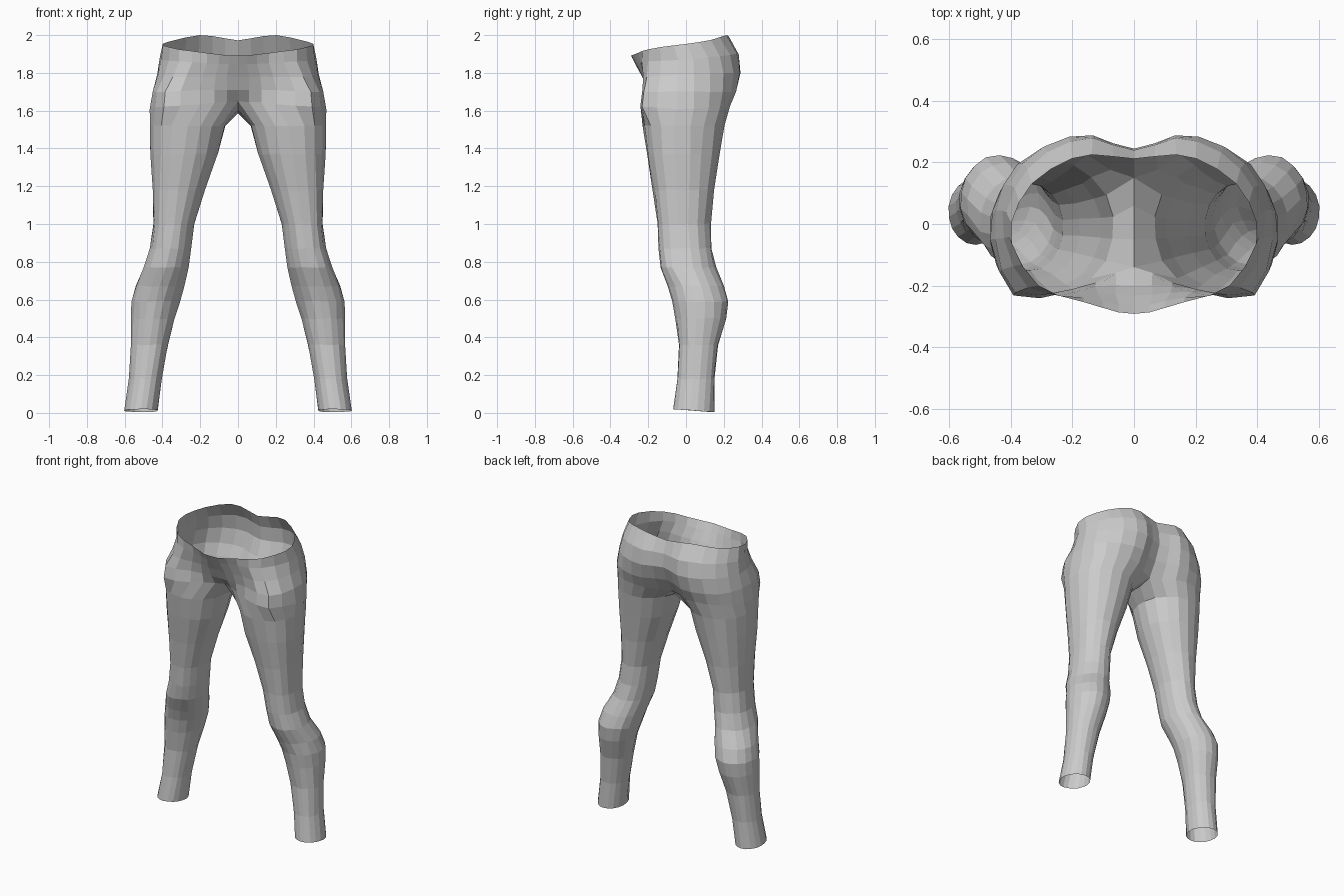
import bpy, bmesh, math, random
from mathutils import Vector

if "Cube" in bpy.data.objects:
    bpy.data.objects.remove(bpy.data.objects["Cube"])

random.seed(4)
N, OUT = 18, 16   # points around a leg / points on its outer arc (shared with hips)

# Leg sections: z, inner x, outer x, front y, back y
LEG = [
    (0.012, .425, .603, -.068, .150),
    (0.18, .405, .578, -.048, .153),
    (0.36, .368, .570, -.040, .172),
    (0.50, .335, .567, -.058, .212),
    (0.59, .307, .564, -.072, .223),
    (0.67, .285, .543, -.095, .200),
    (0.77, .260, .498, -.135, .158),
    (0.87, .245, .466, -.143, .137),
    (1.00, .228, .450, -.152, .130),
    (1.18, .175, .455, -.175, .150),
    (1.37, .105, .465, -.208, .180),
    (1.52, .066, .470, -.228, .202),
]

# Hip sections, front centre -> outside -> back centre
HIPS = [
    [(0, -.14, 1.65), (.16, -.205, 1.64), (.39, -.235, 1.62), (.467, 0, 1.61),
     (.38, .18, 1.62), (.19, .235, 1.62), (0, .15, 1.605)],
    [(0, -.20, 1.71), (.16, -.205, 1.71), (.385, -.222, 1.70), (.453, 0, 1.70),
     (.38, .195, 1.70), (.18, .268, 1.70), (0, .205, 1.70)],
    [(0, -.232, 1.78), (.15, -.218, 1.78), (.345, -.208, 1.78), (.43, 0, 1.79),
     (.36, .20, 1.80), (.17, .292, 1.80), (0, .245, 1.80)],
    [(0, -.268, 1.845), (.13, -.245, 1.85), (.31, -.203, 1.86), (.415, 0, 1.87),
     (.345, .18, 1.89), (.17, .278, 1.90), (0, .24, 1.89)],
    [(0, -.292, 1.893), (.13, -.263, 1.90), (.31, -.20, 1.925), (.402, -.03, 1.95),
     (.33, .13, 1.975), (.17, .222, 2.0), (0, .212, 1.972)],
]
CROTCH = [(0, .06, 1.585), (0, -.05, 1.605)]


def leg_ring(z, x0, x1, y0, y1):
    """Oval section, squarer on the front outer side of the thigh."""
    pts = []
    for i in range(N):
        a = math.radians(-150 + i * 360 / N)
        c, s = math.cos(a), math.sin(a)
        p = .82 if (z > .7 and c > 0 and s < 0) else 1
        c, s = math.copysign(abs(c) ** p, c), math.copysign(abs(s) ** p, s)
        tilt = -.008 * s if z < .1 else 0
        pts.append(Vector(((x0 + x1) / 2 + c * (x1 - x0) / 2,
                           (y0 + y1) / 2 + s * (y1 - y0) / 2, z + tilt)))
    return pts


def resample(ctrl, n):
    """Catmull-Rom curve through control points."""
    c = [Vector(p) for p in ctrl]
    flip = lambda v: Vector((-v.x, v.y, v.z))
    c = [flip(c[1])] + c + [flip(c[-2])]
    out = []
    for i in range(n):
        t = i / (n - 1) * (len(ctrl) - 1)
        k = min(int(t), len(ctrl) - 2)
        t -= k
        a, b, d, e = c[k:k + 4]
        p = .5 * (2 * b + (d - a) * t + (2 * a - 5 * b + 4 * d - e) * t * t
                  + (3 * b - a - 3 * d + e) * t ** 3)
        out.append(p)
    out[0].x = out[-1].x = 0
    return out


bm = bmesh.new()


def add(points, wobble=.003):
    """Add a ring with a slight cloth unevenness."""
    ring = []
    for p in points:
        if p.x > 1e-5:
            p = p + Vector([random.uniform(-wobble, wobble) for _ in range(3)])
        ring.append(bm.verts.new(p))
    return ring


def bridge(a, b, closed):
    n = len(b)
    for i in range(n if closed else n - 1):
        j = (i + 1) % n
        bm.faces.new((a[i], a[j], b[j], b[i]))


# Leg tube from hem to crotch
rings = [add(leg_ring(*s), .001 if s[0] < .1 else .003) for s in LEG]
rings.append(add(resample(HIPS[0], OUT) + [Vector(p) for p in CROTCH]))
for a, b in zip(rings, rings[1:]):
    bridge(a, b, True)

# Hips and seat up to the open waist
prev = rings[-1][:OUT]
for h in HIPS[1:]:
    cur = add(resample(h, OUT), .002)
    bridge(prev, cur, False)
    prev = cur

bmesh.ops.recalc_face_normals(bm, faces=bm.faces)
# Normals point outward: the outermost thigh face must face +x
f = max(bm.faces, key=lambda q: q.calc_center_median().x)
if f.normal.x < 0:
    bmesh.ops.reverse_faces(bm, faces=bm.faces)
mesh = bpy.data.meshes.new("trousers")
bm.to_mesh(mesh)
bm.free()
obj = bpy.data.objects.new("trousers", mesh)
bpy.context.collection.objects.link(obj)

# Second leg
m = obj.modifiers.new("mirror", 'MIRROR')
m.use_axis[0] = True
m.use_clip = True
m.merge_threshold = .0005
